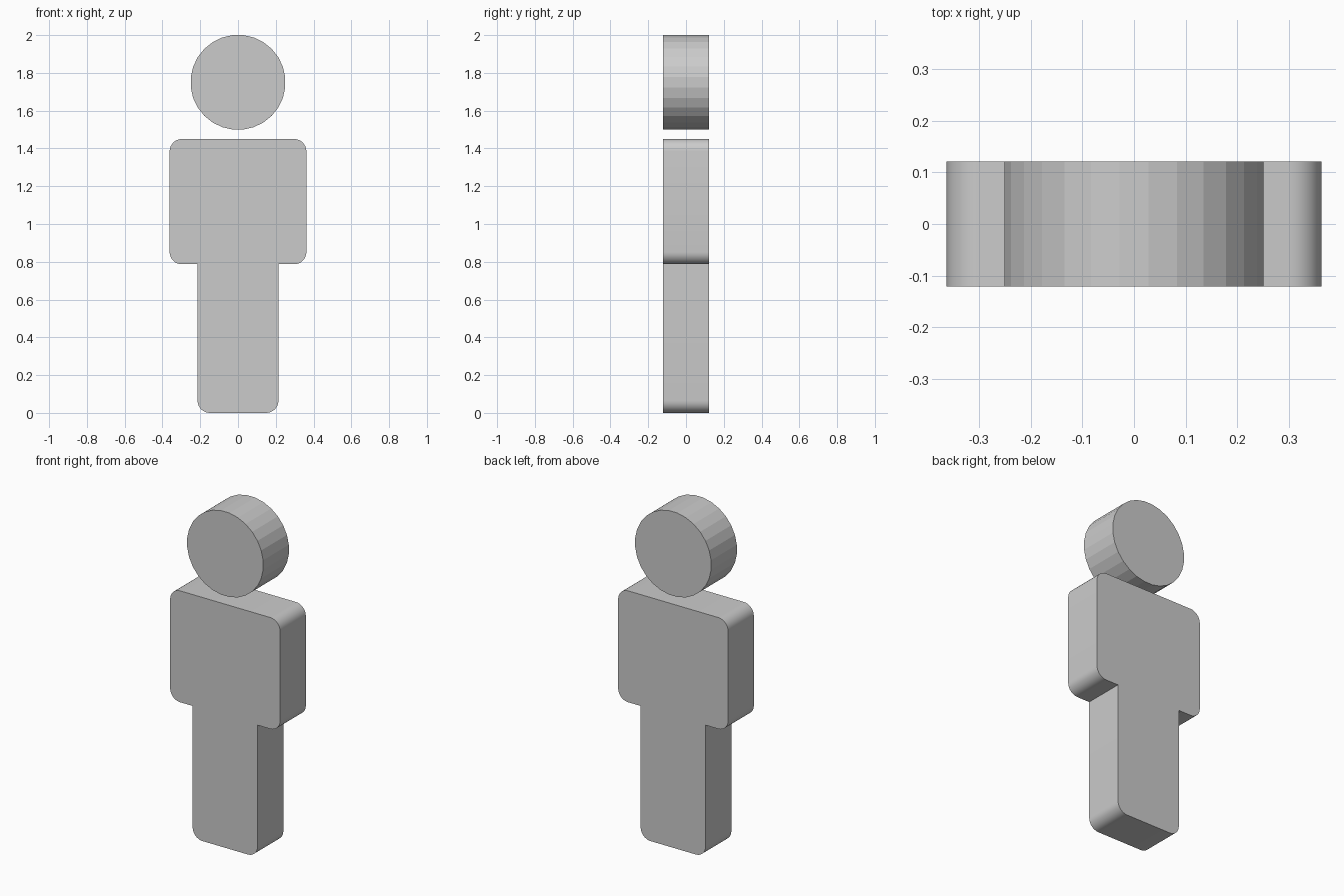
import bpy, bmesh
from math import sin, cos, pi, radians

if "Cube" in bpy.data.objects:
    bpy.data.objects.remove(bpy.data.objects["Cube"])

HALF_DEPTH = 0.121


def arc(cx, cz, r, start, end, steps=8):
    """Points along a corner arc, angles in degrees."""
    return [(cx + r * cos(radians(start + (end - start) * i / steps)),
             cz + r * sin(radians(start + (end - start) * i / steps)))
            for i in range(steps + 1)]


def extrude_profile(name, profile, smooth_angle=None):
    """Solid made from an x-z outline, extruded along y."""
    mesh = bpy.data.meshes.new(name)
    obj = bpy.data.objects.new(name, mesh)
    bpy.context.collection.objects.link(obj)
    bm = bmesh.new()
    face = bm.faces.new([bm.verts.new((x, -HALF_DEPTH, z)) for x, z in profile])
    result = bmesh.ops.extrude_face_region(bm, geom=[face], use_keep_orig=True)
    moved = [g for g in result["geom"] if isinstance(g, bmesh.types.BMVert)]
    bmesh.ops.translate(bm, verts=moved, vec=(0, 2 * HALF_DEPTH, 0))
    bmesh.ops.recalc_face_normals(bm, faces=bm.faces)
    bm.to_mesh(mesh)
    bm.free()
    if smooth_angle:
        bpy.ops.object.select_all(action='DESELECT')
        obj.select_set(True)
        bpy.context.view_layer.objects.active = obj
        bpy.ops.object.shade_smooth_by_angle(angle=radians(smooth_angle))
    return obj


# Head: flat-sided faceted disc
SIDES = 28
R = 0.25 / cos(pi / SIDES)
extrude_profile("head", [(R * cos(2 * pi * (i + 0.5) / SIDES),
                          1.75 + R * sin(2 * pi * (i + 0.5) / SIDES))
                         for i in range(SIDES)])

# Body: right half of the torso and legs outline, mirrored to the left
TORSO_X, TORSO_TOP, TORSO_BOTTOM = 0.362, 1.45, 0.787
LEG_X, CORNER = 0.214, 0.065
right = arc(LEG_X - CORNER, CORNER, CORNER, -90, 0)
right.append((LEG_X, TORSO_BOTTOM))
right += arc(TORSO_X - CORNER, TORSO_BOTTOM + CORNER, CORNER, -90, 0)
right += arc(TORSO_X - CORNER, TORSO_TOP - CORNER, CORNER, 0, 90)
left = [(-x, z) for x, z in reversed(right)]
extrude_profile("body", right + left, smooth_angle=30)
